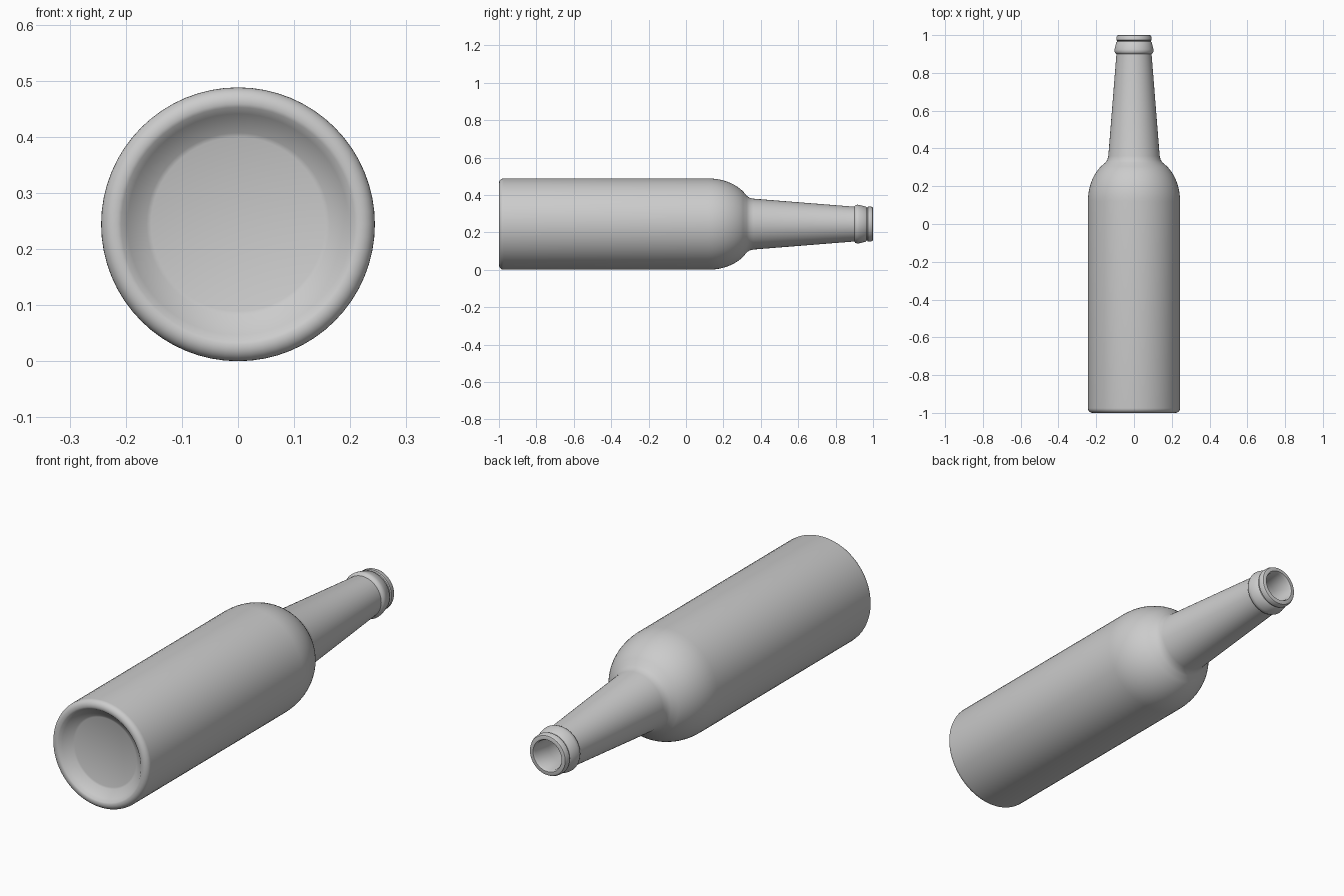
import bpy
import bmesh
import math

cube = bpy.data.objects.get("Cube")
if cube:
    bpy.data.objects.remove(cube, do_unlink=True)

RADIUS = 0.244
SIDES = 64

grey = bpy.data.materials.new("plain grey")
grey.use_nodes = True
colour = (0.6, 0.6, 0.6, 1)
grey.diffuse_color = colour
grey.node_tree.nodes["Principled BSDF"].inputs["Base Color"].default_value = colour


def arc(y, r, size_y, size_r, start, end, steps):
    """Points of an elliptical arc, angles in degrees from the length axis."""
    angles = [math.radians(start + (end - start) * i / steps) for i in range(steps + 1)]
    return [(y + size_y * math.cos(a), r + size_r * math.sin(a)) for a in angles]


def lathe(name, profile):
    """Spin (along, radius) points about the lying bottle's axis."""
    bm = bmesh.new()
    verts = [bm.verts.new((0, y, RADIUS + r)) for y, r in profile]
    edges = [bm.edges.new(pair) for pair in zip(verts, verts[1:])]
    bmesh.ops.spin(bm, geom=verts + edges, cent=(0, 0, RADIUS), axis=(0, 1, 0),
                   angle=math.tau, steps=SIDES, use_merge=True)
    bmesh.ops.remove_doubles(bm, verts=bm.verts, dist=0.0001)
    bmesh.ops.recalc_face_normals(bm, faces=bm.faces)
    mesh = bpy.data.meshes.new(name)
    bm.to_mesh(mesh)
    bm.free()
    mesh.materials.append(grey)
    obj = bpy.data.objects.new(name, mesh)
    bpy.context.collection.objects.link(obj)
    bpy.ops.object.select_all(action="DESELECT")
    obj.select_set(True)
    bpy.context.view_layer.objects.active = obj
    bpy.ops.object.shade_smooth_by_angle(angle=math.radians(40))


# Recessed base with a rounded foot
base = [(-0.955, 0), (-0.955, 0.155), (-0.958, 0.163), (-0.985, 0.197)]
foot = arc(-0.975, 0.219, 0.025, 0.025, 205, 90, 8)

# Shoulder curving into the tapered neck
shoulder = arc(0.12, 0.064, 0.235, 0.18, 90, 38, 10)
neck = [(0.325, 0.151), (0.34, 0.141), (0.36, 0.136), (0.9, 0.093)]

# Collar ring and lip
collar = [(0.905, 0.1), (0.915, 0.104), (0.925, 0.103), (0.96, 0.094), (0.965, 0.089)]
lip = [(0.97, 0.089), (0.973, 0.094), (0.99, 0.093), (0.998, 0.089), (1, 0.084), (1, 0.072)]

# Hollow inside, running back to the closed base
inside = [(0.99, 0.067), (0.9, 0.067), (0.36, 0.11), (0.31, 0.13), (0.24, 0.185),
          (0.12, 0.215), (-0.9, 0.215), (-0.93, 0.19), (-0.93, 0)]

lathe("bottle", base + foot + shoulder + neck + collar + lip + inside)
